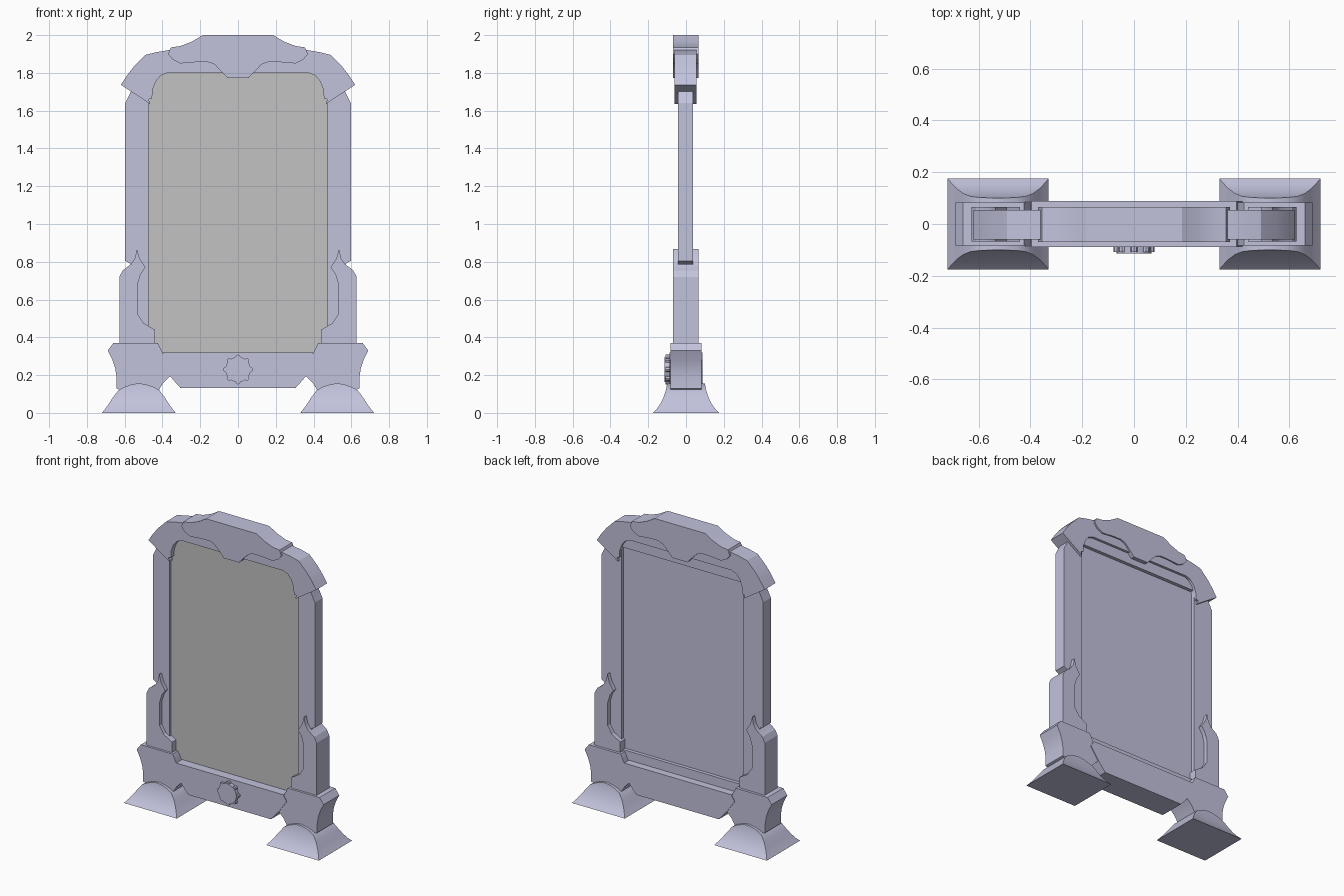
import bpy, bmesh
from math import cos, sin, pi, radians

cube = bpy.data.objects.get("Cube")
if cube:
    bpy.data.objects.remove(cube, do_unlink=True)


def material(name, rgb):
    m = bpy.data.materials.new(name)
    m.use_nodes = True
    color = (*rgb, 1)
    m.diffuse_color = color
    m.node_tree.nodes["Principled BSDF"].inputs["Base Color"].default_value = color
    return m


lavender = material("pale lavender", (0.54, 0.54, 0.72))
grey = material("mirror grey", (0.54, 0.54, 0.54))


def finish(name, bm, mat):
    bmesh.ops.recalc_face_normals(bm, faces=bm.faces)
    mesh = bpy.data.meshes.new(name)
    bm.to_mesh(mesh)
    bm.free()
    mesh.materials.append(mat)
    ob = bpy.data.objects.new(name, mesh)
    bpy.context.collection.objects.link(ob)
    bpy.ops.object.select_all(action='DESELECT')
    ob.select_set(True)
    bpy.context.view_layer.objects.active = ob
    bpy.ops.object.shade_smooth_by_angle(angle=radians(25))
    return ob


def slab(name, outline, y0, y1, mat=lavender):
    """Extrude a front (x, z) outline from y0 to y1."""
    bm = bmesh.new()
    face = bm.faces.new([bm.verts.new((x, y0, z)) for x, z in outline])
    ext = bmesh.ops.extrude_face_region(bm, geom=[face])
    for v in ext["geom"]:
        if isinstance(v, bmesh.types.BMVert):
            v.co.y = y1
    return finish(name, bm, mat)


def whole(half):
    """Mirror a half outline that starts and ends on the centre line."""
    return half + [(-x, z) for x, z in reversed(half) if x > 0]


def flip(outline, s):
    return [(s * x, z) for x, z in outline]


def rect(x0, x1, z0, z1):
    return [(x0, z0), (x1, z0), (x1, z1), (x0, z1)]


def loft(name, cx, rings):
    """Stack rectangles given as (z, half width, half depth)."""
    bm = bmesh.new()
    loops = [[bm.verts.new((cx + a * w, b * d, z))
              for a, b in ((-1, -1), (1, -1), (1, 1), (-1, 1))] for z, w, d in rings]
    for lo, hi in zip(loops, loops[1:]):
        for i in range(4):
            j = (i + 1) % 4
            bm.faces.new((lo[i], lo[j], hi[j], hi[i]))
    bm.faces.new(loops[0])
    bm.faces.new(loops[-1])
    return finish(name, bm, lavender)


# Mirror panel with glass on the front and a raised border on the back
slab("back_panel", rect(-.48, .48, .28, 1.82), -.02, .015)
slab("mirror_glass", rect(-.477, .477, .3, 1.82), -.026, -.02, grey)
slab("back_border_top", rect(-.48, .48, 1.73, 1.84), .01, .038)
slab("back_border_bottom", rect(-.48, .48, .28, .38), .01, .038)

# Arched top rail and crest
arch = [(0, 1.92), (.37, 1.92), (.43, 1.91), (.49, 1.895), (.55, 1.835), (.585, 1.79),
        (.62, 1.737), (.465, 1.635), (.472, 1.66), (.455, 1.665), (.452, 1.71),
        (.435, 1.755), (.41, 1.785), (.375, 1.8), (0, 1.8)]
slab("top_arch", whole(arch), -.06, .055)
crest = [(0, 2.0), (.185, 2.0), (.245, 1.965), (.305, 1.942), (.355, 1.935), (.37, 1.9),
         (.345, 1.87), (.305, 1.85), (.21, 1.858), (.16, 1.858), (.125, 1.845),
         (.09, 1.81), (.055, 1.772), (0, 1.772)]
slab("top_crest", whole(crest), -.07, .065)

# Bottom rail
rail = [(0, .32), (.395, .32), (.42, .28), (.36, .195), (.33, .16), (.305, .132), (0, .132)]
slab("bottom_rail", whole(rail), -.088, .088)

post = [(.475, .3), (.57, .3), (.57, .79), (.597, .805), (.597, 1.64), (.565, 1.705),
        (.54, 1.78), (.475, 1.78)]
bracket = [(.628, .34), (.628, .72), (.61, .755), (.567, .787), (.545, .82), (.535, .868),
           (.52, .815), (.49, .77), (.515, .735), (.532, .68), (.532, .525), (.5, .475),
           (.44, .44), (.44, .33)]
block = [(.66, .37), (.69, .33), (.665, .28), (.65, .235), (.643, .19), (.643, .13),
         (.62, .12), (.42, .12), (.395, .16), (.36, .195), (.395, .25), (.4, .32), (.425, .37)]
foot = [(0, .195, .175), (.025, .175, .152), (.05, .158, .135), (.085, .135, .118),
        (.12, .108, .107), (.137, .078, .103), (.15, .04, .101), (.156, .008, .1)]

# Paired posts, brackets, corner blocks and flared feet
for side, s in (("left", 1), ("right", -1)):
    slab(side + "_post", flip(post, s), -.042, .038)
    slab(side + "_back_border", flip(rect(.45, .48, .3, 1.8), s), .01, .038)
    slab(side + "_bracket", flip(bracket, s), -.068, .066)
    slab(side + "_corner_block", flip(block, s), -.083, .083)
    loft(side + "_foot", s * .525, foot)


# Round knob ringed with small studs
def disc(cx, cz, r, n):
    return [(cx + r * cos(2 * pi * i / n), cz + r * sin(2 * pi * i / n)) for i in range(n)]


slab("knob", disc(0, .23, .067, 24), -.113, -.08)
for k in range(8):
    a = k * pi / 4
    slab("knob_stud", disc(.066 * cos(a), .23 + .066 * sin(a), .013, 8), -.108, -.08)
